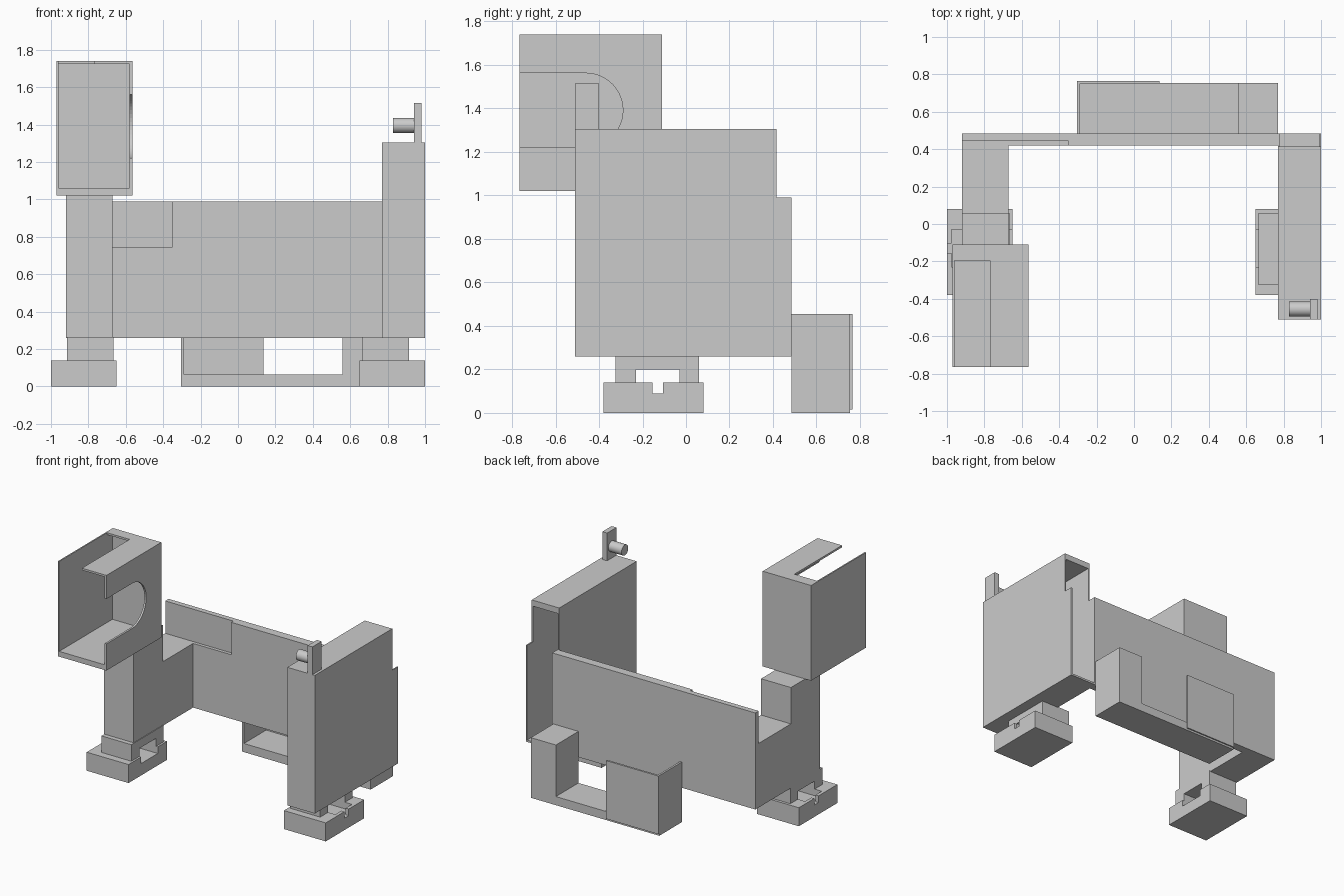
import bpy, bmesh, math
from mathutils import Vector

cube = bpy.data.objects.get("Cube")
if cube:
    bpy.data.objects.remove(cube, do_unlink=True)

grey = bpy.data.materials.new("plain grey")
grey.use_nodes = True
grey.diffuse_color = (0.6, 0.6, 0.6, 1)
grey.node_tree.nodes["Principled BSDF"].inputs["Base Color"].default_value = (0.6, 0.6, 0.6, 1)

# axis -> mapping of (profile u, profile v, depth) to xyz
MAPS = {"x": lambda u, v, d: (d, u, v), "z": lambda u, v, d: (u, v, d)}


def prisms(name, axis, parts):
    """One object made of extruded profiles: (points, start, end)."""
    bm = bmesh.new()
    for points, a, b in parts:
        face = bm.faces.new([bm.verts.new(MAPS[axis](u, v, a)) for u, v in points])
        out = bmesh.ops.extrude_face_region(bm, geom=[face], use_keep_orig=True)
        verts = [g for g in out["geom"] if isinstance(g, bmesh.types.BMVert)]
        bmesh.ops.translate(bm, verts=verts, vec=Vector(MAPS[axis](0, 0, b - a)))
    bmesh.ops.recalc_face_normals(bm, faces=bm.faces)
    mesh = bpy.data.meshes.new(name)
    bm.to_mesh(mesh)
    bm.free()
    mesh.materials.append(grey)
    obj = bpy.data.objects.new(name, mesh)
    bpy.context.collection.objects.link(obj)
    return obj


def boxes(name, *extents):
    """One object made of boxes: (x0, x1, y0, y1, z0, z1)."""
    return prisms(name, "z", [([(x0, y0), (x1, y0), (x1, y1), (x0, y1)], z0, z1)
                              for x0, x1, y0, y1, z0, z1 in extents])


def mirror(obj):
    obj.modifiers.new("mirror", "MIRROR").use_axis[0] = True


# Feet: slab with a pocket open to the inside and a slot to the outside
mirror(boxes("foot",
             (0.65, 1, -0.38, 0.08, 0, 0.09),
             (0.65, 1, -0.38, -0.23, 0.09, 0.14),
             (0.65, 1, -0.03, 0.08, 0.09, 0.14),
             (0.975, 1, -0.23, -0.155, 0.09, 0.14),
             (0.975, 1, -0.03, -0.105, 0.09, 0.14)))

# Arched ankle blocks above the feet
mirror(prisms("ankle", "x", [([(-0.325, 0.14), (-0.23, 0.14), (-0.23, 0.2), (-0.03, 0.2),
                              (-0.03, 0.14), (0.06, 0.14), (0.06, 0.265), (-0.325, 0.265)],
                             0.665, 0.915)]))

# Stepped column that carries the open case
prisms("column", "x", [([(-0.29, 0.26), (0.42, 0.26), (0.42, 0.745), (0.06, 0.745),
                         (0.06, 1.02), (-0.29, 1.02)], -0.92, -0.67)])

# Back panel with a shallow recess at its upper corner
boxes("back_panel",
      (-0.92, 0.775, 0.445, 0.485, 0.26, 0.99),
      (-0.35, 0.775, 0.42, 0.445, 0.26, 0.99),
      (-0.92, -0.35, 0.42, 0.445, 0.26, 0.745))

# Hollow tower, open at the back
wall = [(-0.51, 0.26), (0.485, 0.26), (0.485, 0.99), (0.415, 0.99), (0.415, 1.305), (-0.51, 1.305)]
prisms("tower_sides", "x", [(wall, 0.77, 0.78), (wall, 0.99, 1)])
boxes("tower_shell",
      (0.78, 0.99, -0.51, -0.49, 0.26, 1.305),
      (0.78, 0.99, -0.49, 0.415, 1.26, 1.305),
      (0.78, 0.99, -0.49, 0.485, 0.26, 0.275))

# Tab and peg on top of the tower
boxes("tab", (0.94, 0.98, -0.51, -0.4, 1.305, 1.515))
bpy.ops.mesh.primitive_cylinder_add(vertices=32, radius=0.04, depth=0.11,
                                    location=(0.885, -0.455, 1.395), rotation=(0, math.pi / 2, 0))
peg = bpy.context.object
peg.name = "peg"
peg.data.materials.append(grey)
bpy.ops.object.shade_smooth_by_angle()

# Open-fronted case: floor, back, outer wall
boxes("case_shell",
      (-0.97, -0.565, -0.765, -0.11, 1.02, 1.06),
      (-0.96, -0.58, -0.13, -0.11, 1.06, 1.725),
      (-0.97, -0.96, -0.765, -0.11, 1.06, 1.74))

# Case top with a long cut beside the outer wall
prisms("case_top", "z", [([(-0.96, -0.11), (-0.96, -0.195), (-0.77, -0.195), (-0.77, -0.765),
                           (-0.58, -0.765), (-0.58, -0.11)], 1.725, 1.74)])

# Inner case wall with a round-ended slot
radius, steps = 0.17, 24
arc = [(-0.46 + radius * math.sin(math.pi * i / steps),
        1.392 - radius * math.cos(math.pi * i / steps)) for i in range(steps + 1)]
slot_wall = [(-0.765, 1.06), (-0.11, 1.06), (-0.11, 1.74), (-0.765, 1.74), (-0.765, arc[-1][1])]
prisms("case_slot_wall", "x", [(slot_wall + arc[::-1] + [(-0.765, arc[0][1])], -0.58, -0.565)])

# Tray on the back: floor, solid block, end wall and door
boxes("tray",
      (-0.305, 0.56, 0.485, 0.755, 0, 0.065),
      (0.56, 0.77, 0.485, 0.755, 0, 0.455),
      (-0.305, -0.29, 0.485, 0.755, 0.065, 0.455))
boxes("tray_door", (-0.305, 0.135, 0.75, 0.765, 0.015, 0.455))
